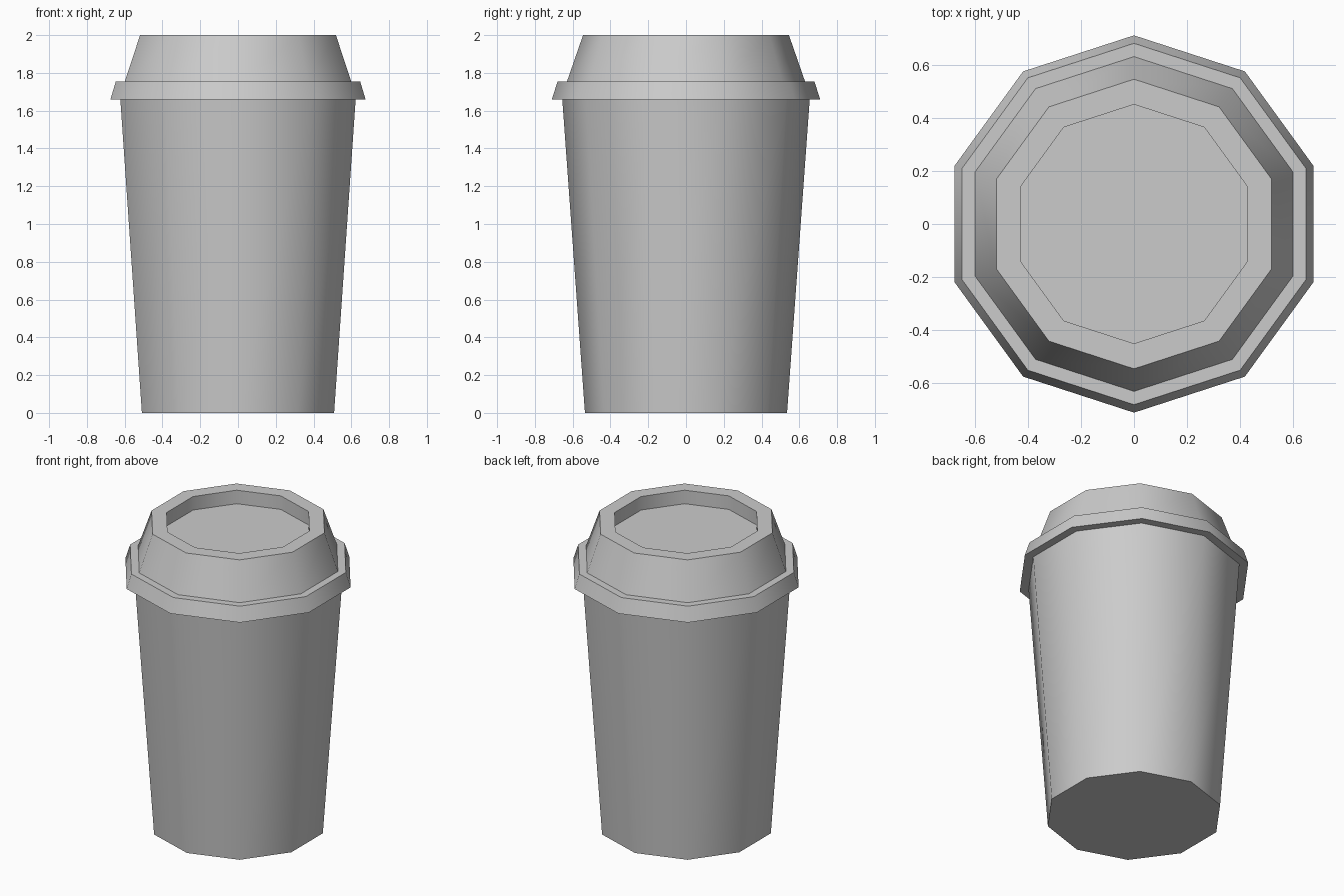
import bpy, bmesh, math

if "Cube" in bpy.data.objects:
    bpy.data.objects.remove(bpy.data.objects["Cube"])

SIDES = 10


def lathe(name, profile, cap_start=False, cap_end=False):
    """Revolve (radius, z) points into a ten-sided shell."""
    bm = bmesh.new()
    rings = []
    for r, z in profile:
        ring = []
        for i in range(SIDES):
            a = math.pi / 2 + i * 2 * math.pi / SIDES
            ring.append(bm.verts.new((r * math.cos(a), r * math.sin(a), z)))
        rings.append(ring)
    for low, high in zip(rings, rings[1:]):
        for i in range(SIDES):
            j = (i + 1) % SIDES
            bm.faces.new((low[i], low[j], high[j], high[i]))
    if cap_start:
        bm.faces.new(rings[0][::-1])
    if cap_end:
        bm.faces.new(rings[-1])
    mesh = bpy.data.meshes.new(name)
    bm.to_mesh(mesh)
    bm.free()
    obj = bpy.data.objects.new(name, mesh)
    bpy.context.collection.objects.link(obj)
    bpy.ops.object.select_all(action='DESELECT')
    obj.select_set(True)
    bpy.context.view_layer.objects.active = obj
    bpy.ops.object.shade_smooth_by_angle(angle=math.radians(40))
    return obj


# Tapered cup with a closed base
lathe("cup_body", [(0.535, 0), (0.655, 1.66)], cap_start=True)

# Lid: underside, flared rim, ledge, sloped collar, lip and recessed top
lathe("lid", [(0.655, 1.66), (0.71, 1.66), (0.68, 1.755), (0.63, 1.755),
              (0.545, 2.0), (0.45, 2.0), (0.45, 1.91)], cap_end=True)
